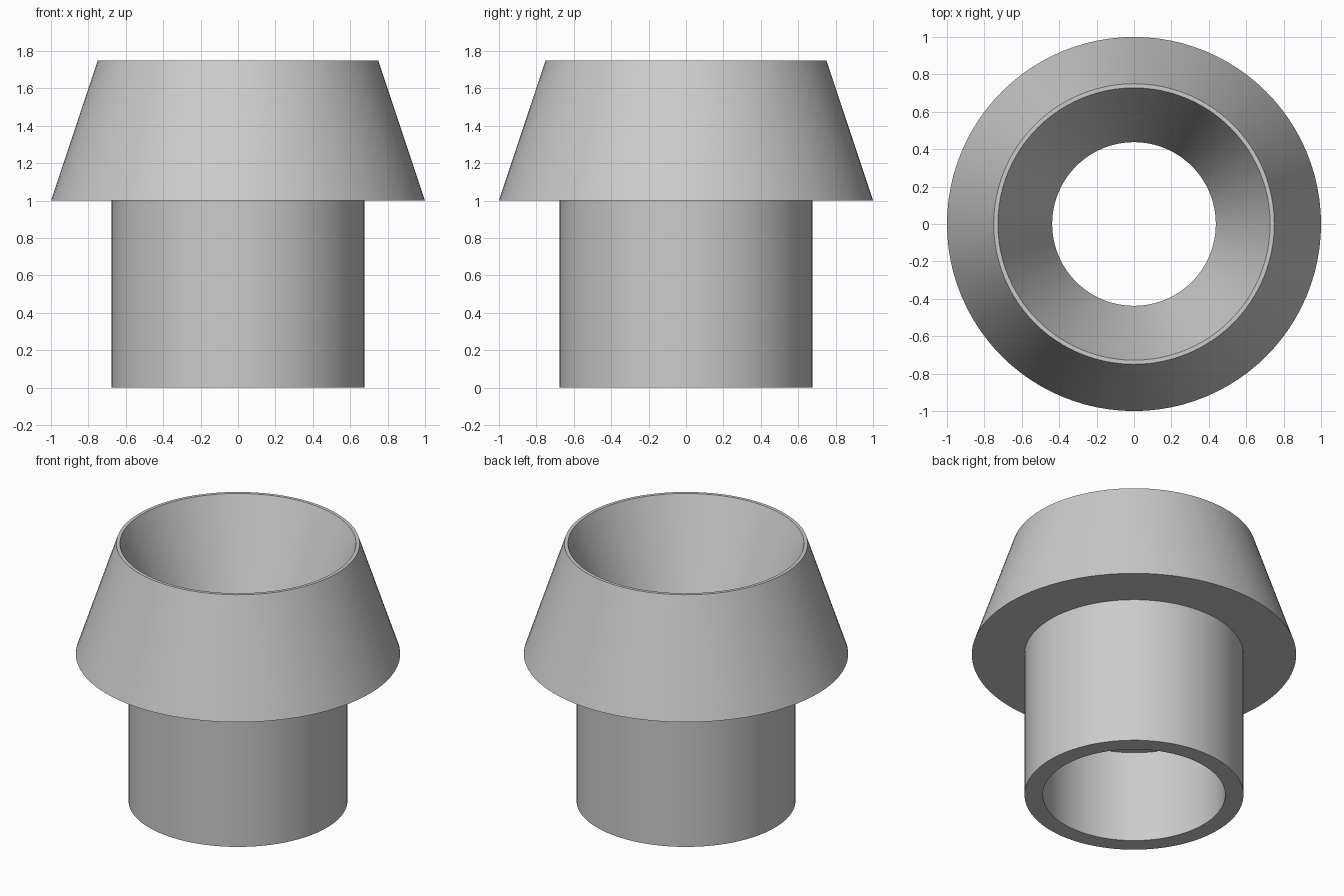
import bpy
import bmesh
import math

cube = bpy.data.objects.get("Cube")
if cube:
    bpy.data.objects.remove(cube, do_unlink=True)

SEGMENTS = 96


def flat_material(name, colour):
    mat = bpy.data.materials.new(name)
    mat.use_nodes = True
    mat.diffuse_color = colour
    mat.node_tree.nodes["Principled BSDF"].inputs["Base Color"].default_value = colour
    return mat


def lathe(name, profile, mat):
    """Revolve a closed (radius, height) profile around the z axis."""
    bm = bmesh.new()
    rings = []
    for radius, z in profile:
        angles = [math.tau * i / SEGMENTS for i in range(SEGMENTS)]
        rings.append([bm.verts.new((radius * math.cos(a), radius * math.sin(a), z))
                      for a in angles])
    for low, high in zip(rings, rings[1:] + rings[:1]):
        for i in range(SEGMENTS):
            j = (i + 1) % SEGMENTS
            bm.faces.new((low[i], low[j], high[j], high[i]))
    bmesh.ops.recalc_face_normals(bm, faces=bm.faces)
    mesh = bpy.data.meshes.new(name)
    bm.to_mesh(mesh)
    bm.free()
    mesh.materials.append(mat)
    obj = bpy.data.objects.new(name, mesh)
    bpy.context.collection.objects.link(obj)
    bpy.ops.object.select_all(action="DESELECT")
    obj.select_set(True)
    bpy.context.view_layer.objects.active = obj
    bpy.ops.object.shade_smooth_by_angle(angle=math.radians(15))
    return obj


grey = flat_material("light grey", (0.6, 0.6, 0.6, 1))

# Hollow stem, flared collar, funnel mouth and inner ledge in one section
lathe("funnel_adapter", [
    (0.5625, 0), (0.675, 0),          # stem foot
    (0.675, 1), (1, 1),               # underside of collar
    (0.75, 1.75), (0.728, 1.75),      # collar slope and thin lip
    (0.4375, 1),                      # funnel
    (0.4375, 0.625), (0.5625, 0.625)  # narrow throat and socket ledge
], grey)
